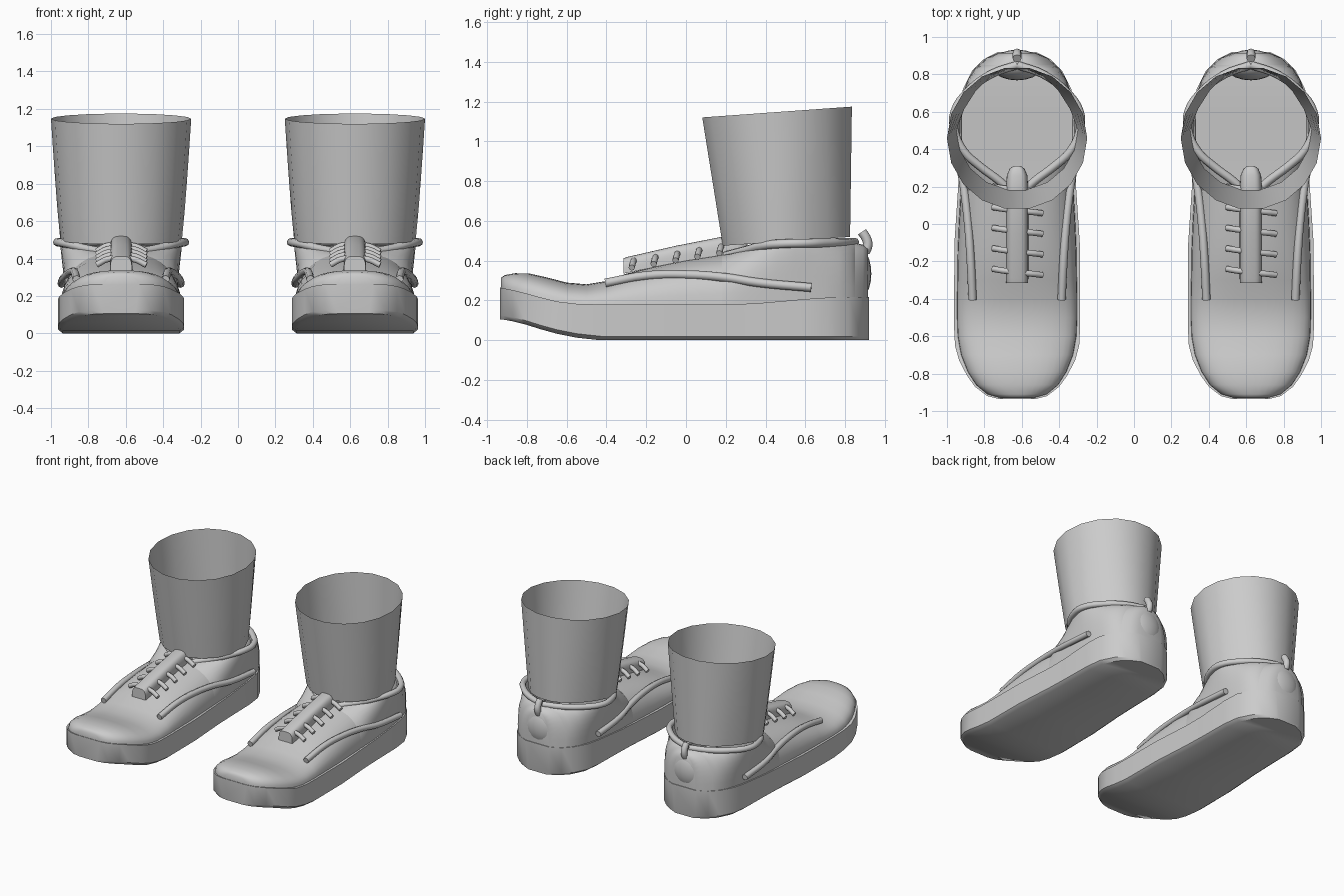
import bpy, bmesh, math
from mathutils import Vector

if "Cube" in bpy.data.objects:
    bpy.data.objects.remove(bpy.data.objects["Cube"])

grey = bpy.data.materials.new("plain_grey")
grey.diffuse_color = (0.6, 0.6, 0.6, 1)
grey.use_nodes = True
grey.node_tree.nodes["Principled BSDF"].inputs["Base Color"].default_value = grey.diffuse_color


def finish(obj, angle=40):
    obj.data.materials.clear()
    obj.data.materials.append(grey)
    bpy.ops.object.select_all(action='DESELECT')
    obj.select_set(True)
    bpy.context.view_layer.objects.active = obj
    if obj.type == 'CURVE':
        bpy.ops.object.convert(target='MESH')
    bpy.ops.object.shade_smooth_by_angle(angle=math.radians(angle))


def skin(name, rows, cx, closed=False, caps=True, angle=40):
    """Skin a list of equal-length point rows with quads."""
    bm = bmesh.new()
    grid = [[bm.verts.new((x + cx, y, z)) for x, y, z in row] for row in rows]
    n = len(rows[0])
    for a, b in zip(grid, grid[1:]):
        for i in range(n if closed else n - 1):
            j = (i + 1) % n
            bm.faces.new((a[i], a[j], b[j], b[i]))
    if caps:
        bm.faces.new(grid[0])
        bm.faces.new(grid[-1])
    bmesh.ops.recalc_face_normals(bm, faces=bm.faces)
    me = bpy.data.meshes.new(name)
    bm.to_mesh(me)
    bm.free()
    obj = bpy.data.objects.new(name, me)
    bpy.context.collection.objects.link(obj)
    finish(obj, angle)
    return obj


def half_arch(y, hw, zb, zt, inner=0.0, bulge=0.0, p=0.8, n=9):
    """Right half of an arched cross-section, ending at the inner edge."""
    pts = []
    for i in range(n + 1):
        a = math.pi / 2 * i / n
        c, s = max(math.cos(a), 0) ** p, math.sin(a) ** p
        if i == n:
            c = 0
        pts.append((inner + (hw - inner) * c + bulge * math.sin(2 * a), y, zb + (zt - zb) * s))
    return pts


def full_arch(*args, **kw):
    right = half_arch(*args, **kw)
    return right + [(-x, y, z) for x, y, z in reversed(right[:-1])]


def tube(name, pts, r, cx):
    cu = bpy.data.curves.new(name, 'CURVE')
    cu.dimensions = '3D'
    cu.bevel_depth = r
    cu.bevel_resolution = 2
    cu.resolution_u = 4
    cu.use_fill_caps = True
    sp = cu.splines.new('BEZIER')
    sp.bezier_points.add(len(pts) - 1)
    for bp, (x, y, z) in zip(sp.bezier_points, pts):
        bp.co = (x + cx, y, z)
        bp.handle_left_type = bp.handle_right_type = 'AUTO'
    obj = bpy.data.objects.new(name, cu)
    bpy.context.collection.objects.link(obj)
    finish(obj, 60)
    return obj


# y, half width, bottom z, top z
SOLE = [(-.935, .10, .105, .265), (-.92, .16, .104, .262), (-.87, .225, .095, .252),
        (-.81, .268, .08, .237), (-.73, .31, .055, .215), (-.65, .332, .033, .195),
        (-.55, .337, .013, .183), (-.43, .337, 0, .18), (-.1, .335, 0, .18),
        (.2, .315, 0, .18), (.35, .31, 0, .185), (.6, .305, 0, .207), (.72, .29, 0, .215),
        (.82, .24, 0, .217), (.88, .18, 0, .217), (.92, .10, 0, .217)]

# y, half width, base z, top z, half width of the foot opening
UPPER = [(-.93, .09, .25, .315), (-.91, .16, .25, .328), (-.86, .22, .24, .337),
         (-.79, .265, .22, .336), (-.70, .30, .2, .316), (-.6, .318, .18, .29),
         (-.5, .322, .17, .281), (-.4, .322, .17, .298), (-.3, .32, .17, .335),
         (-.15, .318, .17, .372), (0, .312, .17, .402), (.18, .302, .17, .43)]
WALL = [(.18, .302, .17, .43, 0), (.22, .30, .17, .435, .09), (.3, .30, .17, .452, .18),
        (.38, .298, .17, .474, .26), (.46, .298, .18, .482, .31), (.55, .296, .19, .485, .33),
        (.62, .292, .2, .485, .315), (.7, .28, .2, .487, .25), (.77, .26, .2, .488, .16),
        (.83, .225, .2, .49, .06), (.85, .205, .2, .49, 0)]
HEEL = [(.85, .205, .2, .49), (.89, .16, .2, .48), (.915, .1, .2, .46)]

for side, cx in (("left", -.625), ("right", .625)):
    # Thick sole with upturned toe
    skin(side + "_sole", [[(-w, y, t), (w, y, t), (w, y, b + .02), (w - .025, y, b),
                           (-w + .025, y, b), (-w, y, b + .02)] for y, w, b, t in SOLE],
         cx, closed=True)

    # Shoe upper: closed vamp, two ankle walls and the heel
    skin(side + "_vamp", [full_arch(*s) for s in UPPER], cx, angle=60)
    for m, tag in ((1, "a"), (-1, "b")):
        rows = [[(m * x, y, z) for x, y, z in half_arch(*s, bulge=.015 if s[4] else 0)]
                for s in WALL]
        skin(side + "_ankle_wall_" + tag, rows, cx, caps=False, angle=60)
    skin(side + "_heel", [full_arch(*s) for s in HEEL], cx, angle=60)

    # Rounded heel counter
    bpy.ops.mesh.primitive_uv_sphere_add(segments=20, ring_count=12, location=(cx, .85, .335))
    counter = bpy.context.object
    counter.name = side + "_heel_counter"
    counter.scale = (.14, .082, .145)
    finish(counter, 60)

    # Open leg cuff, flaring and sloping upward to the back
    rings = []
    for t in (0, .25, .5, .75, 1):
        rx = .325 + .05 * t ** .85
        cy, ry = .505 - .047 * t, .325 + .057 * t
        zf, zb = .475 + .645 * t, .52 + .655 * t
        ring = []
        for i in range(18):
            a = 2 * math.pi * i / 18
            s = math.sin(a)
            # the lower rim narrows toward the heel
            k = 1 - .12 * (1 - t) * max(0, math.sin(2 * a) * (1 if math.cos(a) > 0 else -1)) * (s > 0)
            ring.append((rx * math.cos(a) * k, cy + ry * s, (zf + zb) / 2 + (zb - zf) / 2 * s))
        rings.append(ring)
    skin(side + "_leg_cuff", rings, cx, closed=True, caps=False)

    # Tongue strip over the laces
    TONGUE = [(-.315, .058, .335, .412), (-.29, .06, .34, .42), (-.05, .06, .39, .475),
              (.18, .06, .42, .52), (.26, .055, .43, .517), (.295, .04, .45, .51),
              (.31, .02, .47, .5)]
    skin(side + "_tongue_strip", [full_arch(*s, p=.6) for s in TONGUE], cx, angle=50)

    # Laces
    for i in range(5):
        y, z = -.255 + i * .11, .375 + i * .018
        tube(f"{side}_lace_{i + 1}", [(-.13, y + .015, z - .008), (-.07, y + .005, z + .022),
                                     (.07, y - .01, z + .02), (.135, y - .018, z - .01)], .016, cx)

    # Padded collar rolls and side trims
    for m, tag in ((1, "a"), (-1, "b")):
        collar = [(.06, .2, .425), (.1, .235, .435), (.2, .31, .455), (.285, .39, .477),
                  (.335, .5, .486), (.335, .6, .488), (.26, .71, .49), (.14, .8, .492),
                  (0, .85, .493)]
        tube(side + "_collar_roll_" + tag, [(m * x, y, z) for x, y, z in collar], .022, cx)
        trim = [(.238, -.405, .288), (.248, -.2, .325), (.262, 0, .33), (.285, .2, .315),
                (.31, .36, .29), (.318, .63, .265)]
        tube(side + "_side_trim_" + tag, [(m * x, y, z) for x, y, z in trim], .022, cx)

    # Heel pull loop
    tube(side + "_pull_loop", [(0, .9, .44), (0, .914, .48), (0, .905, .515), (0, .885, .545)],
         .024, cx)
